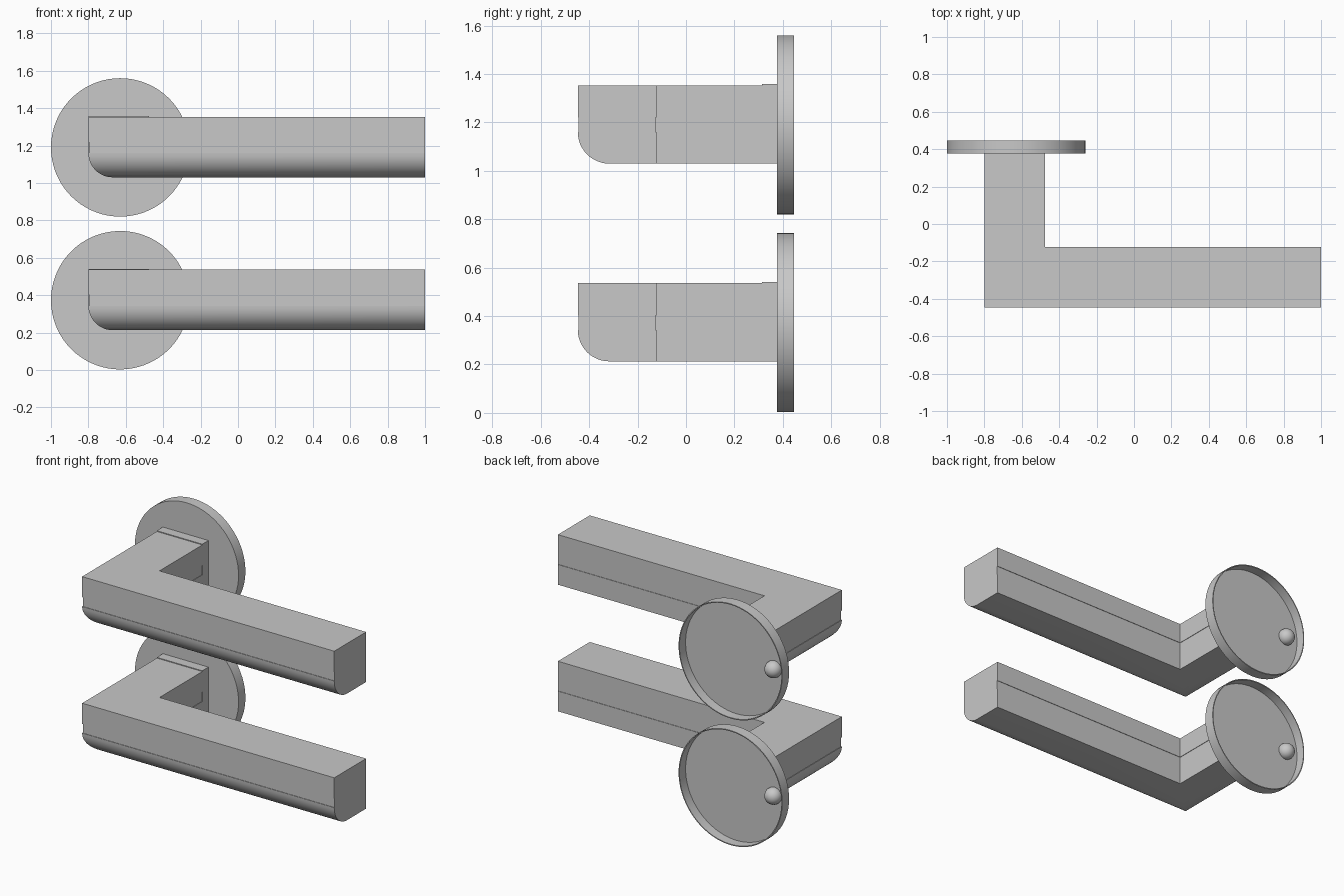
import bpy, bmesh, math
from mathutils import Vector

if "Cube" in bpy.data.objects:
    bpy.data.objects.remove(bpy.data.objects["Cube"])

metal = bpy.data.materials.new("satin_grey")
metal.diffuse_color = (0.58, 0.58, 0.58, 1)
metal.use_nodes = True
metal.node_tree.nodes["Principled BSDF"].inputs["Base Color"].default_value = metal.diffuse_color

CX = -0.63            # rosette centre in x
W = 0.325             # lever width
LEFT, FRONT = -0.8, -0.447


def finish(name, bm, smooth=True):
    bmesh.ops.remove_doubles(bm, verts=bm.verts, dist=1e-5)
    bmesh.ops.recalc_face_normals(bm, faces=bm.faces)
    me = bpy.data.meshes.new(name)
    bm.to_mesh(me)
    bm.free()
    me.materials.append(metal)
    ob = bpy.data.objects.new(name, me)
    bpy.context.collection.objects.link(ob)
    if smooth:
        bpy.ops.object.select_all(action='DESELECT')
        ob.select_set(True)
        bpy.context.view_layer.objects.active = ob
        bpy.ops.object.shade_smooth_by_angle(angle=math.radians(30))
    return ob


def section(top, band):
    """Cross-section as (distance from outer side, height); outer lower corner rounded."""
    r, d = 0.13, 0.003
    pts = [(r + r * math.cos(a), r + r * math.sin(a))
           for a in (math.radians(270 - 90 * i / 12) for i in range(13))]
    if band:   # shallow recessed band along both sides
        pts += [(d, 0.1301), (d, 0.19), (0, 0.19)]
    pts += [(0, top), (W, top)]
    if band:
        pts += [(W, 0.19), (W - d, 0.19), (W - d, 0.13), (W, 0.13)]
    return pts + [(W, 0)]


def sweep(name, pts, places):
    bm = bmesh.new()
    rings = [[bm.verts.new(f(u, h)) for u, h in pts] for f in places]
    n = len(pts)
    for a, b in zip(rings, rings[1:]):
        for i in range(n):
            j = (i + 1) % n
            bm.faces.new((a[i], a[j], b[j], b[i]))
    bm.faces.new(rings[0])
    bm.faces.new(rings[-1])
    return finish(name, bm)


def rosette(name, z):
    """Thin hollow round cap, open at the back."""
    prof = [(0, 0.377), (0.37, 0.377), (0.37, 0.447), (0.364, 0.447), (0.364, 0.384), (0, 0.384)]
    bm = bmesh.new()
    vs = [bm.verts.new((CX + r, y, z)) for r, y in prof]
    edges = [bm.edges.new(e) for e in zip(vs, vs[1:])]
    bmesh.ops.spin(bm, geom=vs + edges, cent=(CX, 0, z), axis=(0, 1, 0),
                   angle=2 * math.pi, steps=72, use_merge=True)
    finish(name, bm)


def stud(name, z):
    """Domed stud inside the cap."""
    bm = bmesh.new()
    bmesh.ops.create_uvsphere(bm, u_segments=32, v_segments=16, radius=0.053)
    bmesh.ops.translate(bm, verts=bm.verts, vec=Vector((CX - 0.27, 0.394, z)))
    cut = bmesh.ops.bisect_plane(bm, geom=bm.verts[:] + bm.edges[:] + bm.faces[:],
                                 plane_co=(0, 0.383, 0), plane_no=(0, 1, 0), clear_inner=True)
    bmesh.ops.holes_fill(bm, edges=[e for e in bm.edges if e.is_boundary], sides=0)
    finish(name, bm)


for label, zc in (("lower", 0.373), ("upper", 1.19)):
    base = zc - 0.16
    # lever: neck, mitred corner and grip in one sweep
    sweep(label + "_lever", section(0.323, True), [
        lambda u, h: (LEFT + u, 0.315, base + h),
        lambda u, h: (LEFT + u, FRONT + u, base + h),
        lambda u, h: (1.0, FRONT + u, base + h)])
    # collar between neck and rosette
    sweep(label + "_collar", section(0.328, False), [
        lambda u, h: (LEFT + u, 0.315, base + h),
        lambda u, h: (LEFT + u, 0.378, base + h)])
    rosette(label + "_rosette", zc)
    stud(label + "_stud", zc)
